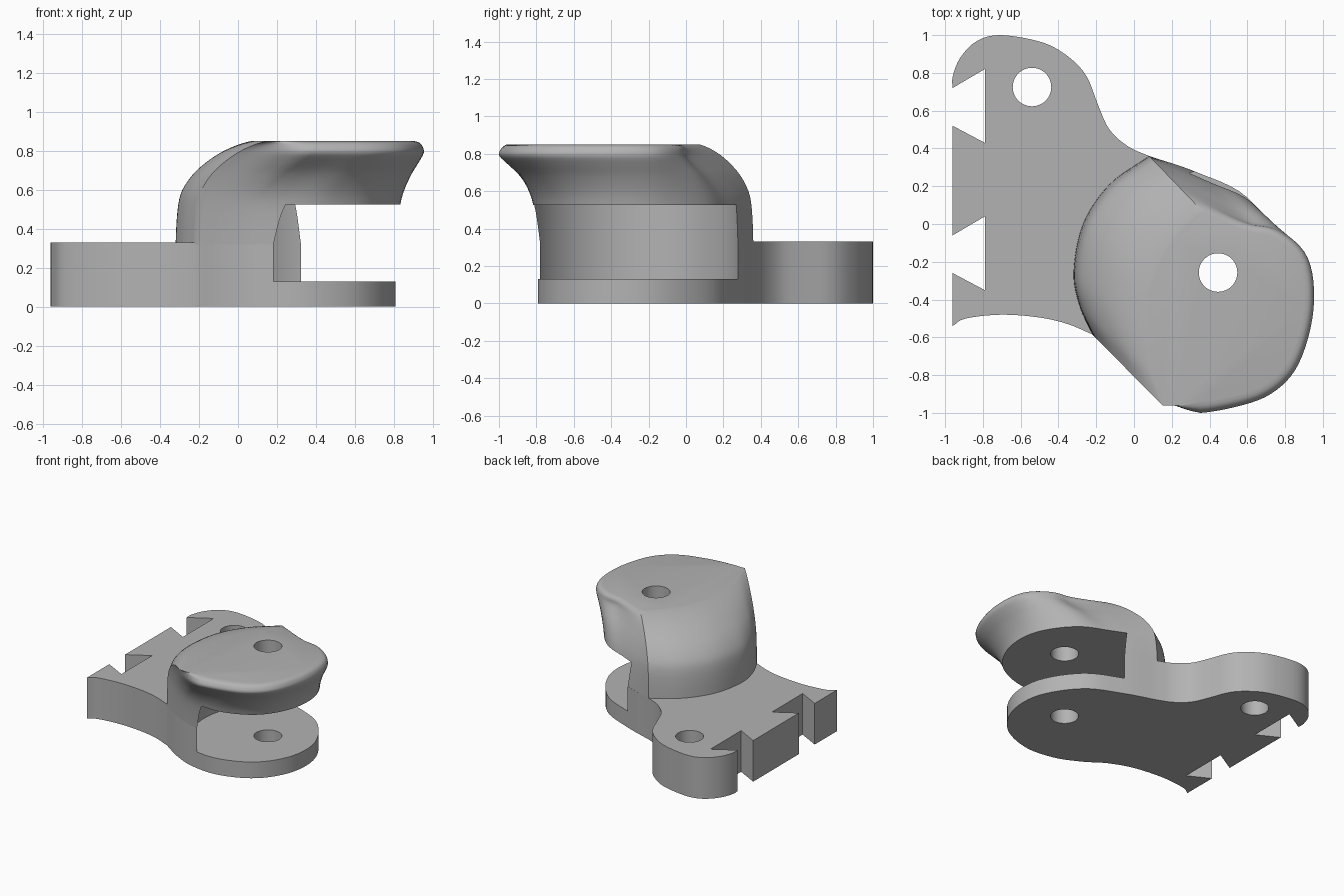
import bpy
import bmesh
from mathutils import Vector

cube = bpy.data.objects.get("Cube")
if cube:
    bpy.data.objects.remove(cube)

grey = bpy.data.materials.new("plain_grey")
grey.use_nodes = True
grey.diffuse_color = (0.45, 0.45, 0.45, 1)
grey.node_tree.nodes["Principled BSDF"].inputs["Base Color"].default_value = (0.45, 0.45, 0.45, 1)


def spline(points, steps=6):
    """Catmull-Rom curve through the points, both ends included."""
    p = [Vector(q) for q in points]
    p = [2 * p[0] - p[1]] + p + [2 * p[-1] - p[-2]]
    out = []
    for a, b, c, d in zip(p, p[1:], p[2:], p[3:]):
        for i in range(steps):
            t = i / steps
            out.append(0.5 * (2 * b + (c - a) * t + (2 * a - 5 * b + 4 * c - d) * t**2
                              + (3 * b - a - 3 * c + d) * t**3))
    return out + [p[-2]]


def loft(name, rings):
    """Solid skinned through closed rings of 3D points, bottom to top."""
    bm = bmesh.new()
    rows = [[bm.verts.new(co) for co in ring] for ring in rings]
    n = len(rows[0])
    for low, high in zip(rows, rows[1:]):
        for i in range(n):
            j = (i + 1) % n
            bm.faces.new((low[i], low[j], high[j], high[i]))
    bm.faces.new(rows[0][::-1])
    bm.faces.new(rows[-1])
    bmesh.ops.recalc_face_normals(bm, faces=bm.faces)
    mesh = bpy.data.meshes.new(name)
    bm.to_mesh(mesh)
    bm.free()
    obj = bpy.data.objects.new(name, mesh)
    bpy.context.collection.objects.link(obj)
    mesh.materials.append(grey)
    return obj


def prism(name, outline, z0, z1):
    return loft(name, [[(x, y, z) for x, y in outline] for z in (z0, z1)])


def cylinder_cutter(name, x, y, radius, z0, z1, sides):
    bpy.ops.mesh.primitive_cylinder_add(vertices=sides, radius=radius, depth=z1 - z0,
                                        location=(x, y, (z0 + z1) / 2))
    cutter = bpy.context.object
    cutter.name = name
    cutter.hide_render = True
    cutter.data.materials.append(grey)
    return cutter


def finish(obj, cutters):
    bpy.ops.object.select_all(action='DESELECT')
    obj.select_set(True)
    bpy.context.view_layer.objects.active = obj
    for cutter in cutters:
        mod = obj.modifiers.new("cut", 'BOOLEAN')
        mod.operation = 'DIFFERENCE'
        mod.solver = 'EXACT'
        mod.object = cutter
        bpy.ops.object.modifier_apply(modifier=mod.name)
    bpy.ops.object.shade_smooth_by_angle(angle=0.55)


# Curves shared by the base plate and the head, front crest round to rear crest
lobe = spline([(-.22, -.585), (-.06, -.69), (.13, -.77), (.38, -.785), (.64, -.67), (.79, -.43),
               (.785, -.14), (.6, .14), (.33, .275), (.08, .36)])
rim = spline([(.15, -.96), (.28, -1), (.5, -.975), (.72, -.9), (.87, -.74), (.95, -.45),
              (.92, -.18), (.76, -.03), (.56, .01), (.36, .07)])
# Domed side of the head, rear crest round to front crest
dome_low = spline([(.08, .36), (-.13, .21), (-.27, 0), (-.32, -.25), (-.29, -.43), (-.22, -.585)])
dome_top = spline([(.36, .07), (.2, -.1), (.1, -.3), (.07, -.52), (.085, -.76), (.15, -.96)])

# Base plate with dovetail edge
ear = spline([(.08, .36), (-.03, .41), (-.13, .5), (-.19, .63), (-.25, .78), (-.34, .88),
              (-.48, .96), (-.7, 1), (-.83, .97), (-.92, .88), (-.96, .78), (-.96, .72)], 4)
teeth = [(-.79, .82), (-.79, .43), (-.96, .52), (-.96, -.06),
         (-.79, .04), (-.79, -.35), (-.96, -.26)]
skirt = spline([(-.96, -.54), (-.89, -.5), (-.7, -.48), (-.5, -.495), (-.35, -.53), (-.22, -.585)], 4)
base = prism("base_plate", lobe[:-1] + ear + teeth + skirt[:-1], 0, .33)

# Head: height, dome shrink, rim flare, rim rounding
levels = spline([(.32, 0, 0, 0), (.42, .01, .07, 0), (.525, .035, .17, 0), (.6, .09, .32, 0),
                 (.68, .23, .57, 0), (.74, .4, .82, 0), (.79, .59, 1, 0), (.825, .78, 1, .015),
                 (.843, .92, 1, .05), (.85, 1, 1, .1)], 3)
centre = Vector((.45, -.4))
rings = []
for z, shrink, flare, rounding in levels:
    ring = [a.lerp(b, shrink) for a, b in zip(dome_low, dome_top)]
    last = len(lobe) - 1
    for i in range(1, last):
        end = min(1, min(i, last - i) / 8)
        amount = shrink + (flare - shrink) * end
        point = lobe[i].lerp(rim[i], amount)
        ring.append(point.lerp(centre, rounding * end))
    rings.append([(p.x, p.y, z) for p in ring])
head = loft("domed_head", rings)

# Round slot and bolt holes
slot = cylinder_cutter("slot_cutter", .47, -.28, .577, .13, .525, 96)
pivot = cylinder_cutter("pivot_hole_cutter", .445, -.257, .102, -.1, 1, 48)
bolt = cylinder_cutter("bolt_hole_cutter", -.54, .725, .102, -.1, 1, 48)
finish(base, [slot, pivot, bolt])
finish(head, [slot, pivot])
for cutter in (slot, pivot, bolt):
    bpy.data.objects.remove(cutter)
